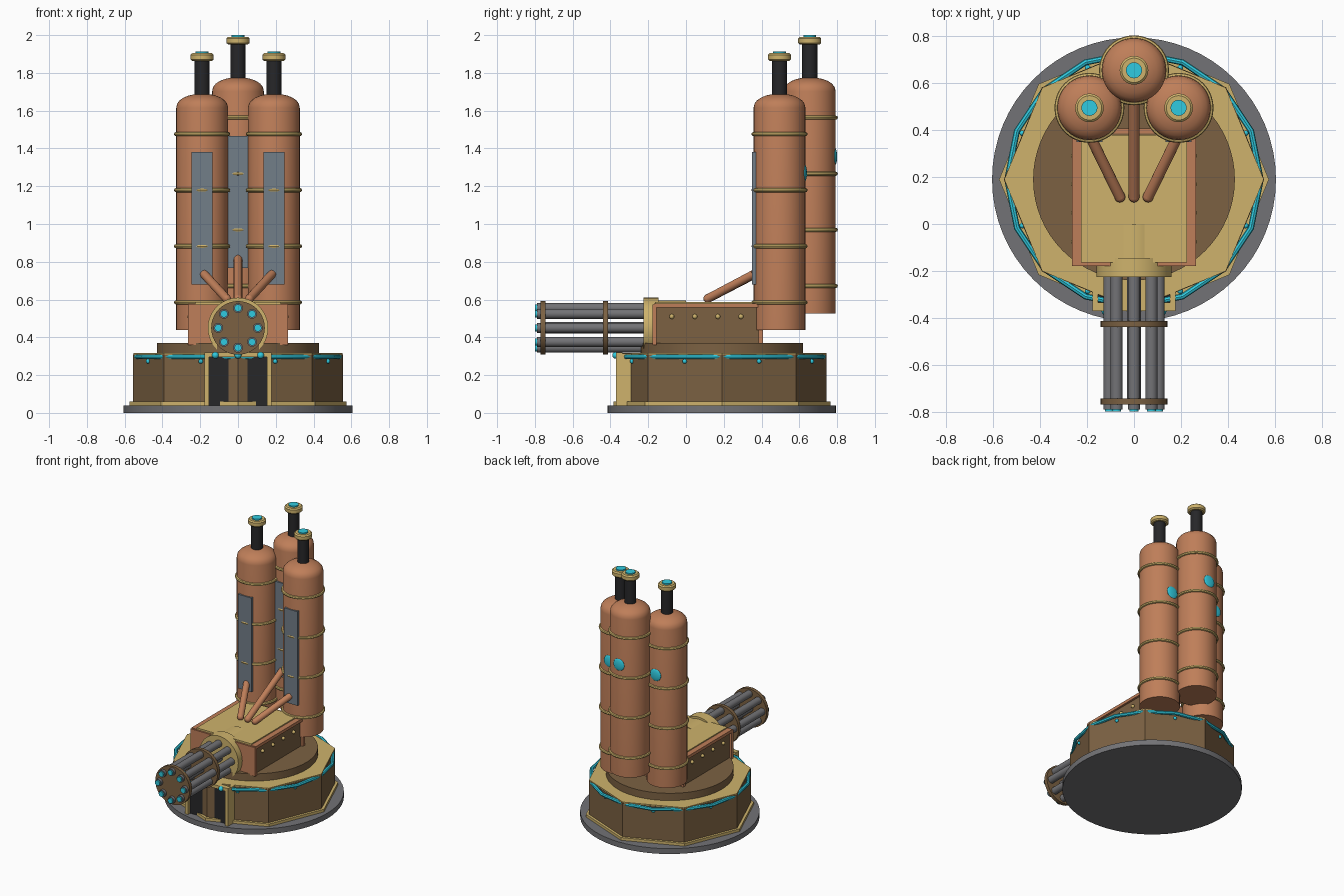
import bpy, bmesh, math
from mathutils import Vector

if "Cube" in bpy.data.objects:
    bpy.data.objects.remove(bpy.data.objects["Cube"])

def mat(name, r, g, b):
    m = bpy.data.materials.new(name)
    m.diffuse_color = (r, g, b, 1)
    m.use_nodes = True
    m.node_tree.nodes["Principled BSDF"].inputs["Base Color"].default_value = m.diffuse_color
    return m

COPPER = mat("copper", 0.52, 0.21, 0.10)
BRASS = mat("brass", 0.62, 0.45, 0.15)
BRONZE = mat("bronze", 0.20, 0.12, 0.055)
STEEL = mat("steel", 0.17, 0.17, 0.18)
SLATE = mat("slate", 0.17, 0.21, 0.25)
BLACK = mat("black", 0.02, 0.02, 0.022)
CYAN = mat("cyan_glow", 0.03, 0.60, 0.75)
CY = 0.19   # centre of the base in y

def finish(o, name, m, smooth=True):
    o.name = name
    o.data.name = name
    o.data.materials.append(m)
    if smooth:
        bpy.ops.object.select_all(action='DESELECT')
        o.select_set(True)
        bpy.context.view_layer.objects.active = o
        bpy.ops.object.shade_smooth_by_angle(angle=math.radians(35))
    return o

def box(name, x, y, z, m):
    """Box from (min, max) pairs."""
    bpy.ops.mesh.primitive_cube_add(size=1, location=[sum(p) / 2 for p in (x, y, z)])
    o = bpy.context.object
    o.scale = [p[1] - p[0] for p in (x, y, z)]
    bpy.ops.object.transform_apply(location=False, rotation=False, scale=True)
    return finish(o, name, m, False)

def rod(name, a, b, r, m, n=32, smooth=True):
    """Cylinder running from point a to point b."""
    a, b = Vector(a), Vector(b)
    bpy.ops.mesh.primitive_cylinder_add(vertices=n, radius=r, depth=(b - a).length, location=(a + b) / 2)
    o = bpy.context.object
    o.rotation_euler = (b - a).to_track_quat('Z', 'Y').to_euler()
    return finish(o, name, m, smooth)

def octagon(name, r, z0, z1, m):
    """Eight-sided slab with corners on the axes."""
    return rod(name, (0, CY, z0), (0, CY, z1), r, m, 8, False)

def ring(name, c, R, r, m, n=40):
    bpy.ops.mesh.primitive_torus_add(major_radius=R, minor_radius=r, major_segments=n, minor_segments=8, location=c)
    return finish(bpy.context.object, name, m)

def ball(name, c, r, m, scale=(1, 1, 1)):
    bpy.ops.mesh.primitive_uv_sphere_add(segments=16, ring_count=8, radius=r, location=c)
    bpy.context.object.scale = scale
    return finish(bpy.context.object, name, m)

def lathe(name, c, profile, m, n=40):
    """Spin an (r, z) profile around a vertical axis at c."""
    bm = bmesh.new()
    vs = [bm.verts.new((r, 0, z)) for r, z in profile]
    es = [bm.edges.new(p) for p in zip(vs, vs[1:])]
    bmesh.ops.spin(bm, geom=vs + es, cent=(0, 0, 0), axis=(0, 0, 1), angle=math.tau, steps=n)
    bmesh.ops.remove_doubles(bm, verts=bm.verts, dist=1e-4)
    bmesh.ops.recalc_face_normals(bm, faces=bm.faces)
    me = bpy.data.meshes.new(name)
    bm.to_mesh(me)
    bm.free()
    o = bpy.data.objects.new(name, me)
    bpy.context.collection.objects.link(o)
    o.location = c
    return finish(o, name, m)

# Base: ground disc, octagonal drum, brass trim and glowing ring
rod("ground_disc", (0, CY, 0), (0, CY, 0.04), 0.605, STEEL, 64)
octagon("bottom_trim", 0.575, 0.04, 0.06, BRASS)
octagon("base_drum", 0.555, 0.04, 0.308, BRONZE)
octagon("drum_top", 0.553, 0.305, 0.316, BRASS)
ring("glow_ring", (0, CY, 0.297), 0.54, 0.013, CYAN, 16)
for i in range(8):
    t = math.radians(22.5 + 45 * i)
    ball("drum_lamp", (0.515 * math.cos(t), CY + 0.515 * math.sin(t), 0.273), 0.012, CYAN)
rod("turntable", (0, CY, 0.31), (0, CY, 0.37), 0.43, BRONZE, 64)

# Doorway in the front of the drum
for s in (-1, 1):
    box("door_panel", sorted((s * 0.05, s * 0.155)), (-0.345, -0.25), (0.04, 0.30), BLACK)
    box("door_post", sorted((s * 0.153, s * 0.177)), (-0.37, -0.26), (0.04, 0.315), BRASS)
box("door_lintel", (-0.177, 0.177), (-0.37, -0.335), (0.295, 0.32), BRASS)
for x in (-0.12, 0, 0.12):
    ball("door_lamp", (x, -0.372, 0.305), 0.018, CYAN)

# Gun housing: bronze core, copper edge frame, brass lid, rivets
box("housing", (-0.25, 0.25), (-0.165, 0.395), (0.365, 0.57), BRONZE)
box("housing_front", (-0.265, 0.265), (-0.178, -0.155), (0.36, 0.575), COPPER)
box("housing_back", (-0.265, 0.265), (0.385, 0.408), (0.36, 0.575), COPPER)
box("housing_lid", (-0.225, 0.225), (-0.165, 0.38), (0.565, 0.588), BRASS)
for s in (-1, 1):
    box("housing_rail", sorted((s * 0.225, s * 0.265)), (-0.17, 0.40), (0.558, 0.58), COPPER)
    for i in range(4):
        ball("rivet", (s * 0.255, -0.075 + 0.122 * i, 0.51), 0.013, BRASS)

# Rotary gun: collar, eight barrels, two clamp plates, glowing muzzles
GZ = 0.45
rod("gun_collar", (0, -0.225, GZ), (0, -0.145, GZ), 0.16, BRASS, 40)
rod("gun_hub", (0, -0.16, GZ), (0, 0.0, GZ), 0.145, BRASS, 40)
for y in (-0.77, -0.44):
    rod("clamp_plate", (0, y, GZ), (0, y + 0.026, GZ), 0.142, BRONZE, 40)
rod("gun_axle", (0, -0.76, GZ), (0, -0.2, GZ), 0.03, STEEL, 20)
for i in range(8):
    t = math.tau * i / 8
    x, z = 0.105 * math.cos(t), GZ + 0.105 * math.sin(t)
    rod("barrel", (x, -0.79, z), (x, -0.2, z), 0.026, STEEL, 20)
    rod("muzzle_glow", (x, -0.80, z), (x, -0.785, z), 0.019, CYAN, 16)

# Three tall tanks with bands, slate panels, rear lamps and stacks
for x, y, dz in ((-0.19, 0.495, 0), (0.19, 0.495, 0), (0, 0.655, 0.087)):
    R = 0.137
    dome = [(R * math.cos(a), 1.615 + 0.075 * math.sin(a) ** 0.9)
            for a in [math.radians(d) for d in (0, 15, 30, 45, 60, 75)]]
    lathe("tank", (x, y, dz), [(0, 0.44), (R, 0.44)] + dome + [(0, 1.692)], COPPER)
    for i in range(4):
        ring("tank_band", (x, y, 0.585 + 0.297 * i + dz), 0.138, 0.011, BRASS)
    box("tank_panel", (x - 0.055, x + 0.055), (y - 0.145, y - 0.10), (0.68 + dz, 1.38 + dz), SLATE)
    ball("tank_lamp", (x, y + 0.134, 1.27 + dz), 0.045, CYAN, (1, 0.25, 1))
    rod("stack", (x, y, 1.67 + dz), (x, y, 1.88 + dz), 0.04, BLACK, 24)
    lathe("stack_cap", (x, y, dz), [(0, 1.863), (0.052, 1.863), (0.061, 1.871), (0.061, 1.896),
                                    (0.052, 1.904), (0, 1.904)], BRASS, 32)
    rod("stack_glow", (x, y, 1.895 + dz), (x, y, 1.913 + dz), 0.034, CYAN, 24)

# Feed pipes from the housing lid up to the tanks
for a, b in (((-0.06, 0.115, 0.605), (-0.18, 0.36, 0.735)),
             ((0.06, 0.115, 0.605), (0.18, 0.36, 0.735)),
             ((0, 0.115, 0.605), (0, 0.53, 0.82))):
    rod("feed_pipe", a, b, 0.023, COPPER, 16)
    ball("pipe_end", a, 0.023, COPPER)
